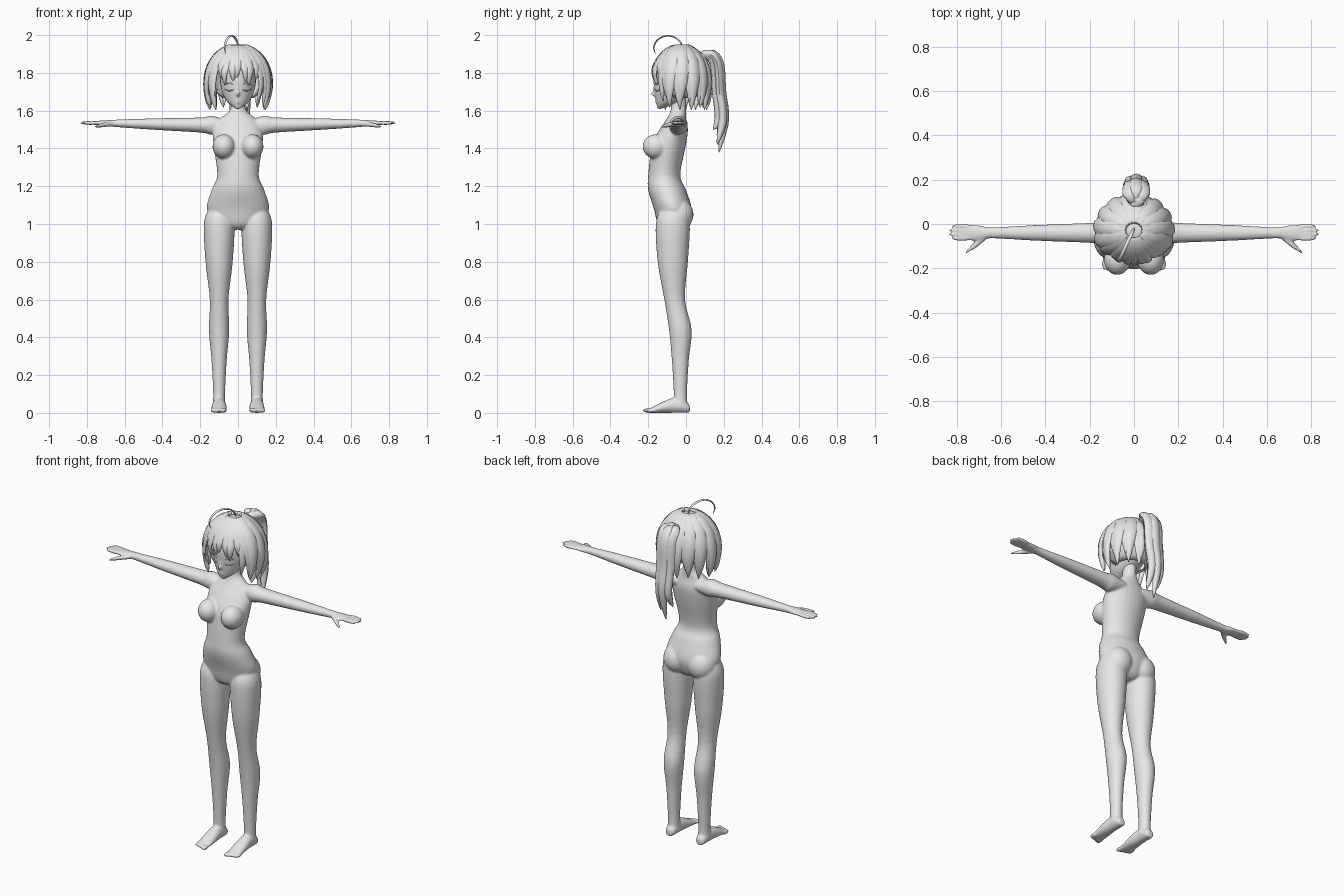
import bpy, bmesh, math
from mathutils import Vector, Matrix

if "Cube" in bpy.data.objects:
    bpy.data.objects.remove(bpy.data.objects["Cube"])

grey = bpy.data.materials.new("plain_grey")
grey.use_nodes = True
grey.diffuse_color = (0.8, 0.8, 0.8, 1)
grey.node_tree.nodes["Principled BSDF"].inputs["Base Color"].default_value = grey.diffuse_color


def spline(rows, steps=5):
    """Smooth list of rows passing through the given ones."""
    smooth_rows = []
    last = len(rows) - 1
    for i in range(last):
        before, start, end, after = rows[max(i - 1, 0)], rows[i], rows[i + 1], rows[min(i + 2, last)]
        for k in range(steps):
            t = k / steps
            smooth_rows.append([
                q + t / 2 * (r - p + t * (2 * p - 5 * q + 4 * r - s + t * (3 * (q - r) + s - p)))
                for p, q, r, s in zip(before, start, end, after)])
    return smooth_rows + [list(rows[last])]


def skin(bm, rings):
    """Closed tube through rings of points."""
    rings = [[bm.verts.new(point) for point in ring] for ring in rings]
    count = len(rings[0])
    for low, high in zip(rings, rings[1:]):
        for i in range(count):
            j = (i + 1) % count
            bm.faces.new((low[i], low[j], high[j], high[i]))
    bm.faces.new(rings[0][::-1])
    bm.faces.new(rings[-1])


def loft(bm, rows, axis, side=1, count=28):
    """Ellipses along an axis; each row is place, two centres, two radii."""
    rings = []
    for place, a, b, radius_a, radius_b in spline(rows):
        ring = []
        for i in range(count):
            u = a + radius_a * math.cos(math.tau * i / count)
            v = b + radius_b * math.sin(math.tau * i / count)
            x, y, z = {"x": (place, u, v), "y": (u, place, v), "z": (u, v, place)}[axis]
            ring.append((x * side, y, z))
        rings.append(ring)
    skin(bm, rings)


def trunk(bm, outline):
    """Upright form from height, half width, front and back."""
    loft(bm, [(z, 0, (front + back) / 2, half, (back - front) / 2) for z, half, front, back in outline], "z")


def ball(bm, centre, radii):
    matrix = Matrix.Translation(centre) @ Matrix.Diagonal((*radii, 1))
    bmesh.ops.create_uvsphere(bm, u_segments=24, v_segments=16, radius=1, matrix=matrix)


def ribbon(bm, points, width, thickness, centre, count=8):
    """Flat lock with a pointed tip, its broad side turned away from centre."""
    path = [Vector(point) for point in spline(points)]
    last = len(path) - 1
    rings = []
    for i, point in enumerate(path):
        t = i / last
        along = (path[min(i + 1, last)] - path[max(i - 1, 0)]).normalized()
        across = along.cross(point - Vector(centre)).normalized()
        outward = across.cross(along)
        half = max(width * min(1, 0.3 + 3 * t) * (1 - t ** 6), 0.002)
        depth = min(thickness, half)
        rings.append([point + across * half * math.cos(math.tau * k / count)
                      + outward * depth * math.sin(math.tau * k / count) for k in range(count)])
    skin(bm, rings)


def finish(bm, name, voxel=0):
    """Make the object; a voxel size fuses overlapping forms into one skin."""
    bmesh.ops.recalc_face_normals(bm, faces=bm.faces)
    mesh = bpy.data.meshes.new(name)
    bm.to_mesh(mesh)
    bm.free()
    part = bpy.data.objects.new(name, mesh)
    bpy.context.collection.objects.link(part)
    mesh.materials.append(grey)
    bpy.ops.object.select_all(action="DESELECT")
    part.select_set(True)
    bpy.context.view_layer.objects.active = part
    if voxel:
        fuse = part.modifiers.new("fuse", "REMESH")
        fuse.mode, fuse.voxel_size = "VOXEL", voxel
        soften = part.modifiers.new("soften", "SMOOTH")
        soften.factor, soften.iterations = 0.5, 6
        bpy.ops.object.modifier_apply(modifier=fuse.name)
        bpy.ops.object.modifier_apply(modifier=soften.name)
        bpy.ops.object.shade_smooth()
    else:
        bpy.ops.object.shade_smooth_by_angle(angle=math.radians(60))
    return part


# Torso and neck
bm = bmesh.new()
trunk(bm, [(0.97, 0.04, -0.12, -0.02), (1, 0.12, -0.15, 0.01), (1.08, 0.165, -0.17, 0.03),
           (1.18, 0.14, -0.2, 0), (1.26, 0.11, -0.2, -0.03), (1.42, 0.13, -0.18, 0),
           (1.5, 0.13, -0.14, 0.01), (1.56, 0.09, -0.1, 0), (1.61, 0.04, -0.08, 0), (1.7, 0.04, -0.08, 0)])
for side in (1, -1):
    # Chest and seat
    ball(bm, (side * 0.075, -0.16, 1.41), (0.06, 0.07, 0.065))
    ball(bm, (side * 0.08, -0.04, 1.05), (0.08, 0.08, 0.085))
    # Leg, from height, depth and radius
    loft(bm, [(z, 0.1, y, radius * 0.9, radius) for z, y, radius in (
        (1.08, -0.07, 0.06), (1, -0.07, 0.09), (0.8, -0.07, 0.08), (0.6, -0.06, 0.055),
        (0.44, -0.03, 0.06), (0.28, -0.03, 0.045), (0.1, -0.03, 0.035), (0.03, -0.03, 0.04))], "z", side)
    # Foot resting on the ground, then toes
    loft(bm, [(y, 0.1, height, half, height) for y, half, height in (
        (0.02, 0.02, 0.02), (0, 0.03, 0.03), (-0.06, 0.035, 0.04), (-0.12, 0.04, 0.03), (-0.2, 0.04, 0.01))],
        "y", side)
    for i in range(5):
        ball(bm, (side * (0.07 + 0.016 * i), 0.006 * i - 0.205, 0.013), (0.011, 0.026, 0.012))
    # Arm and palm, rising slightly outwards
    loft(bm, [(x, -0.04, 1.52 + 0.02 * x, depth, height) for x, depth, height in (
        (0.06, 0.045, 0.03), (0.14, 0.05, 0.05), (0.2, 0.045, 0.04), (0.45, 0.035, 0.03),
        (0.64, 0.025, 0.02), (0.7, 0.035, 0.015), (0.76, 0.035, 0.01))], "x", side)
    # Fingers and thumb
    for i in range(4):
        reach = 0.06 - 0.007 * abs(i - 1.5)
        ball(bm, (side * (0.725 + reach), 0.019 * i - 0.066, 1.535), (reach, 0.01, 0.011))
    loft(bm, [(0.66, -0.05, 1.53, 0.014, 0.013), (0.71, -0.09, 1.525, 0.016, 0.013),
              (0.76, -0.13, 1.515, 0.006, 0.006)], "x", side)
finish(bm, "body", voxel=0.006)

# Head with nose and lips
bm = bmesh.new()
trunk(bm, [(1.61, 0.01, -0.15, -0.13), (1.65, 0.06, -0.16, -0.03), (1.72, 0.09, -0.17, 0.05),
           (1.8, 0.095, -0.17, 0.08), (1.89, 0.08, -0.14, 0.06), (1.93, 0.02, -0.06, -0.01)])
ball(bm, (0, -0.165, 1.69), (0.01, 0.02, 0.015))
ball(bm, (0, -0.155, 1.71), (0.008, 0.02, 0.03))
for z in (1.645, 1.655):
    ball(bm, (0, -0.155, z), (0.014, 0.009, 0.005))
finish(bm, "head", voxel=0.005)

# Eyelid rims, as thin arcs on the face
bm = bmesh.new()
for side in (1, -1):
    for z, rise in ((1.735, 0.012), (1.712, -0.006)):
        arc = []
        for k in (-1, -0.5, 0, 0.5, 1):
            x = 0.047 + 0.024 * k
            arc.append((side * x, 7 * x * x - 0.169, z + rise * (1 - k * k)))
        ribbon(bm, arc, 0.004, 0.004, (0, 0, 1.72))
finish(bm, "eyelids")

# Hair cap: a dome trimmed open at the face
HEAD = (0, -0.03, 1.79)
CROWN = 1.94
bm = bmesh.new()
ball(bm, HEAD, (0.148, 0.142, 0.148))
hidden = [v for v in bm.verts if v.co.z < 1.66 or (v.co.y < -0.09 and v.co.z < 1.81)]
bmesh.ops.delete(bm, geom=hidden, context="VERTS")
cap = finish(bm, "hair_cap")
cap.modifiers.new("thickness", "SOLIDIFY").thickness = 0.006


def strand(angle, hem, puff, twist):
    """Path from the crown over the dome to the hem; angle zero is the back."""
    path = []
    for k in range(7):
        t = k / 6
        z = CROWN - (CROWN - hem) * t * t
        rise = max(z - 1.76, 0) / 0.185
        spread = puff * math.sqrt(1 - rise * rise) * (0.91 if k == 6 else 1 + 0.04 * t)
        turn = angle + twist * t ** 3
        path.append((0.163 * spread * math.sin(turn), HEAD[1] + 0.15 * spread * math.cos(turn), z))
    return path


# Bob: overlapping locks from the crown to the neck
bm = bmesh.new()
for i in range(21):
    odd = 1 if i % 2 else -1
    hem = 1.605 + 0.012 * (i % 3)
    ribbon(bm, strand(0.21 * (i - 10), hem, 1 + 0.02 * odd, 0.1 * odd), 0.036, 0.013, HEAD)
finish(bm, "bob_locks")

# Fringe: pointed locks over the forehead, longer at the sides
bm = bmesh.new()
for i in range(-4, 5):
    hem = 1.65 if abs(i) == 4 else 1.765 - 0.015 * (abs(i) % 3)
    ribbon(bm, strand(math.pi + 0.22 * i, hem, 0.97, 0.06 * (-1) ** i), 0.028, 0.01, HEAD)
finish(bm, "fringe_locks")

# Ponytail: thick locks rising from a tie, then falling to split tips
bm = bmesh.new()
ball(bm, (0.01, 0.095, 1.885), (0.035, 0.03, 0.03))
for shift, back, tip in ((0, 0.01, 1.38), (-0.026, 0, 1.46), (0.026, 0, 1.42), (0.012, -0.02, 1.5)):
    x = 0.01 + shift
    path = [(0.01, 0.08, 1.87), (x, 0.13 + back, 1.9), (x, 0.17 + back, 1.84),
            (x, 0.18 + back, 1.7), (x, 0.195 + back, 1.56), (x + shift / 2, 0.165 + back, tip)]
    ribbon(bm, path, 0.035, 0.023, (0.01, -0.1, 1.7))
finish(bm, "ponytail")

# Stray strand arching forward over the crown
bm = bmesh.new()
arch = []
for k in range(9):
    swing = math.pi * k / 7
    arch.append((0.035 * (math.cos(swing) - 1), 0.075 * math.cos(swing) - 0.095, 1.93 + 0.066 * math.sin(swing)))
ribbon(bm, arch, 0.008, 0.004, (-0.035, -0.095, 1.9))
finish(bm, "stray_strand")
